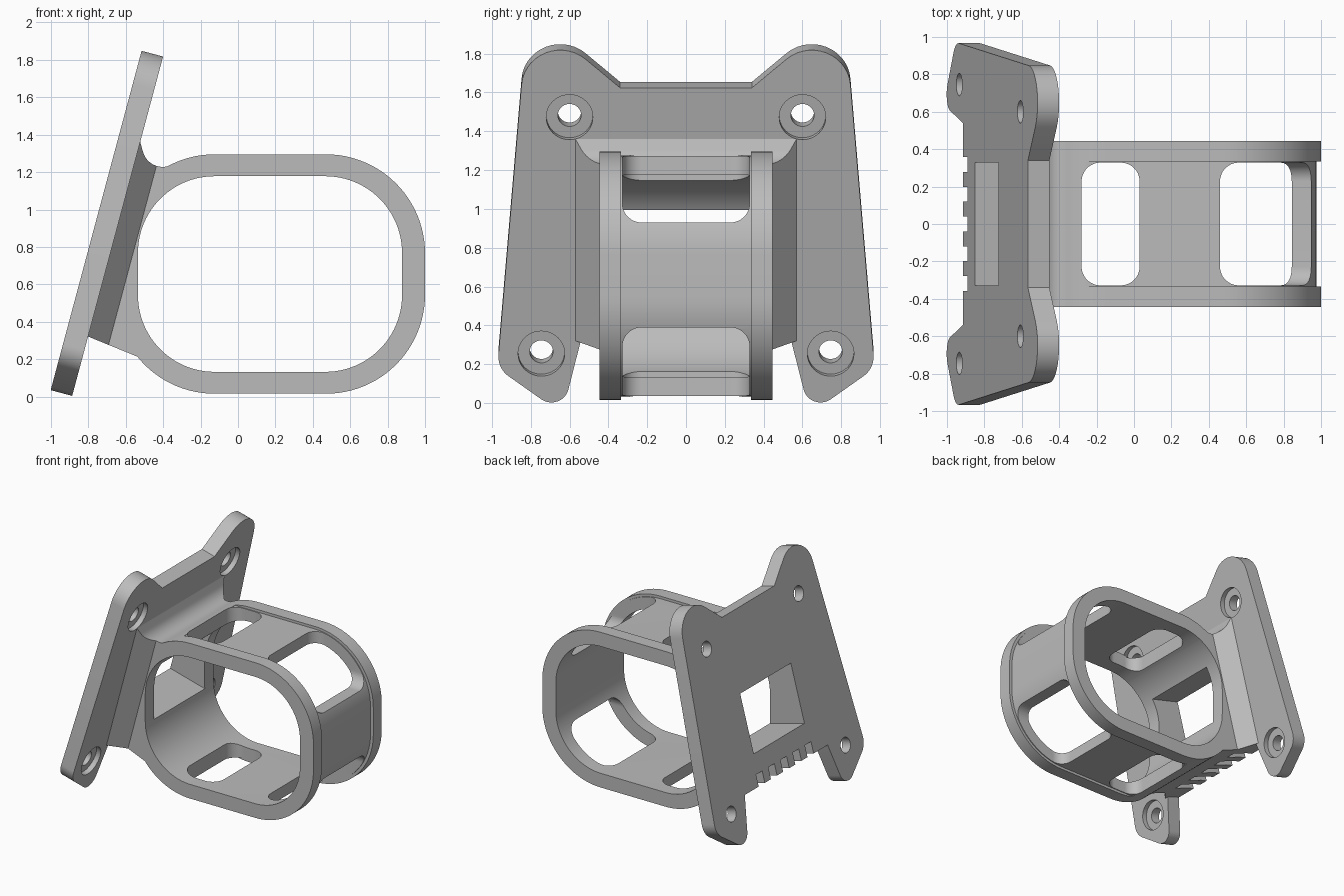
import bpy, bmesh, math
from mathutils import Vector

if "Cube" in bpy.data.objects:
    bpy.data.objects.remove(bpy.data.objects["Cube"])

TILT = math.radians(15)
SN, CS = math.sin(TILT), math.cos(TILT)
T = 0.119                       # plate thickness


def plate_xyz(y, s, w):
    """Tilted plate frame: s runs up the plate, w out of its front face."""
    return Vector((-1 + SN * s + CS * w, y, 0.04 + CS * s - SN * w))


def rounded(corners, steps=14):
    """Polygon of (a, b, radius) corners with filleted corners."""
    out, n = [], len(corners)
    for i, (a, b, r) in enumerate(corners):
        p = Vector((a, b))
        if r == 0:
            out.append(p)
            continue
        d0 = (Vector(corners[i - 1][:2]) - p).normalized()
        d1 = (Vector(corners[(i + 1) % n][:2]) - p).normalized()
        half = d0.angle(d1) / 2
        c = p + (d0 + d1).normalized() * (r / math.sin(half))
        t0 = p + d0 * (r / math.tan(half)) - c
        t1 = p + d1 * (r / math.tan(half)) - c
        a0 = math.atan2(t0.y, t0.x)
        da = math.atan2(t1.y, t1.x) - a0
        da = (da + math.pi) % (2 * math.pi) - math.pi
        for k in range(steps + 1):
            ang = a0 + da * k / steps
            out.append(c + Vector((math.cos(ang), math.sin(ang))) * r)
    return out


def rect(a0, a1, b0, b1, r=0, steps=14):
    return rounded([(a0, b0, r), (a1, b0, r), (a1, b1, r), (a0, b1, r)], steps)


def circle(a, b, r, n=40):
    return [(a + r * math.cos(2 * math.pi * i / n), b + r * math.sin(2 * math.pi * i / n)) for i in range(n)]


def prism(name, pts, lo, hi, place):
    """Extrude a 2D outline; place(a, b, depth) gives the 3D position."""
    bm = bmesh.new()
    v0 = [bm.verts.new(place(a, b, lo)) for a, b in pts]
    v1 = [bm.verts.new(place(a, b, hi)) for a, b in pts]
    n = len(pts)
    bm.faces.new(v0)
    bm.faces.new(v1[::-1])
    for i in range(n):
        j = (i + 1) % n
        bm.faces.new((v0[j], v0[i], v1[i], v1[j]))
    bmesh.ops.recalc_face_normals(bm, faces=bm.faces)
    me = bpy.data.meshes.new(name)
    bm.to_mesh(me)
    bm.free()
    ob = bpy.data.objects.new(name, me)
    bpy.context.collection.objects.link(ob)
    return ob


def boolean(ob, other, op):
    m = ob.modifiers.new("bool", 'BOOLEAN')
    m.operation, m.solver, m.object = op, 'EXACT', other
    dg = bpy.context.evaluated_depsgraph_get()
    me = bpy.data.meshes.new_from_object(ob.evaluated_get(dg))
    ob.modifiers.clear()
    ob.data = me
    bpy.data.objects.remove(other)
    return ob


def along_y(x, z, d): return Vector((x, d, z))
def along_z(x, y, d): return Vector((x, y, d))
def along_x(y, z, d): return Vector((d, y, z))
def across(y, w, d): return plate_xyz(y, d, w)


# Mounting plate with four lobes
half = [(0.54, 0.33, 0), (0.638, -0.068, 0.09), (0.972, 0.176, 0.13),
        (0.815, 2.08, 0.2), (0.34, 1.672, 0)]
outline = rounded(half + [(-y, s, r) for y, s, r in reversed(half)])
body = prism("camera_style_bracket", outline, 0, T, plate_xyz)
body.name = "bracket"

# Neck block: side profile with a fillet at the top, tapered towards the ring
low = plate_xyz(0, 0.33, 0.06)
top = plate_xyz(0, 1.40, 0.06)
front = plate_xyz(0, 1.40, T)
neck_profile = rounded([(low.x, low.z, 0), (-0.53, 0.21, 0), (-0.3, 0.5, 0), (-0.2, 1.0, 0),
                        (-0.38, 1.23, 0), (-0.48, 1.205, 0.11), (front.x, front.z, 0), (top.x, top.z, 0)])
neck = prism("neck", neck_profile, -0.7, 0.7, along_y)
taper = [(-0.57, 0), (0.57, 0), (0.57, T), (0.445, 0.236), (0.445, 1.2),
         (-0.445, 1.2), (-0.445, 0.236), (-0.57, T)]
boolean(neck, prism("taper", taper, -0.5, 2.5, across), 'INTERSECT')

# Ring: rounded outer shell with a recessed middle band
ring = prism("ring", rect(-0.655, 1.0, 0.015, 1.295, 0.53, 24), -0.445, 0.445, along_y)
band = prism("band", rect(-0.26, 1.3, -0.3, 1.6), -0.335, 0.335, along_y)
boolean(band, prism("band_core", rect(-2, 0.975, 0.036, 1.274, 0.508, 24), -0.6, 0.6, along_y), 'DIFFERENCE')
boolean(ring, band, 'DIFFERENCE')

boolean(body, neck, 'UNION')
boolean(body, ring, 'UNION')
boolean(body, prism("opening", rect(-0.535, 0.877, 0.132, 1.178, 0.41, 24), -0.6, 0.6, along_y), 'DIFFERENCE')

# Ring windows: a straight pair on the left, wrapped pairs on the right corners
boolean(body, prism("left_windows", rect(-0.28, 0.03, -0.328, 0.328, 0.1), -0.2, 1.5, along_z), 'DIFFERENCE')
for z0, z1 in ((0.93, 1.6), (-0.3, 0.39)):
    win = prism("corner_window", rect(0.46, 1.6, -0.328, 0.328, 0.1), z0 - 0.1, z1 + 0.1, along_z)
    boolean(win, prism("corner_side", rect(-0.328, 0.328, z0, z1, 0.1), 0.2, 1.4, along_x), 'INTERSECT')
    boolean(body, win, 'DIFFERENCE')

# Rectangular window through plate and neck
boolean(body, prism("plate_window", rect(-0.33, 0.33, 0.58, 1.06), -0.1, 0.5, plate_xyz), 'DIFFERENCE')

# Screw holes with counterbores
for side in (-1, 1):
    for y, s in ((0.60, 1.515), (0.745, 0.254)):
        boolean(body, prism("hole", circle(side * y, s, 0.06), -0.1, 0.3, plate_xyz), 'DIFFERENCE')
        boolean(body, prism("bore", circle(side * y, s, 0.12), T - 0.04, 0.3, plate_xyz), 'DIFFERENCE')

# Slots along the bottom edge
for i in range(-2, 3):
    y = i * 0.159
    boolean(body, prism("slot", rect(y - 0.04, y + 0.04, 0.2, 0.425), -0.1, 0.2, plate_xyz), 'DIFFERENCE')

# Material and shading
mat = bpy.data.materials.new("grey")
mat.diffuse_color = (0.5, 0.5, 0.5, 1)
mat.use_nodes = True
mat.node_tree.nodes["Principled BSDF"].inputs["Base Color"].default_value = mat.diffuse_color
body.data.materials.clear()
body.data.materials.append(mat)
for p in body.data.polygons:
    p.material_index = 0
bpy.ops.object.select_all(action='DESELECT')
body.select_set(True)
bpy.context.view_layer.objects.active = body
bpy.ops.object.shade_smooth_by_angle(angle=math.radians(20))
